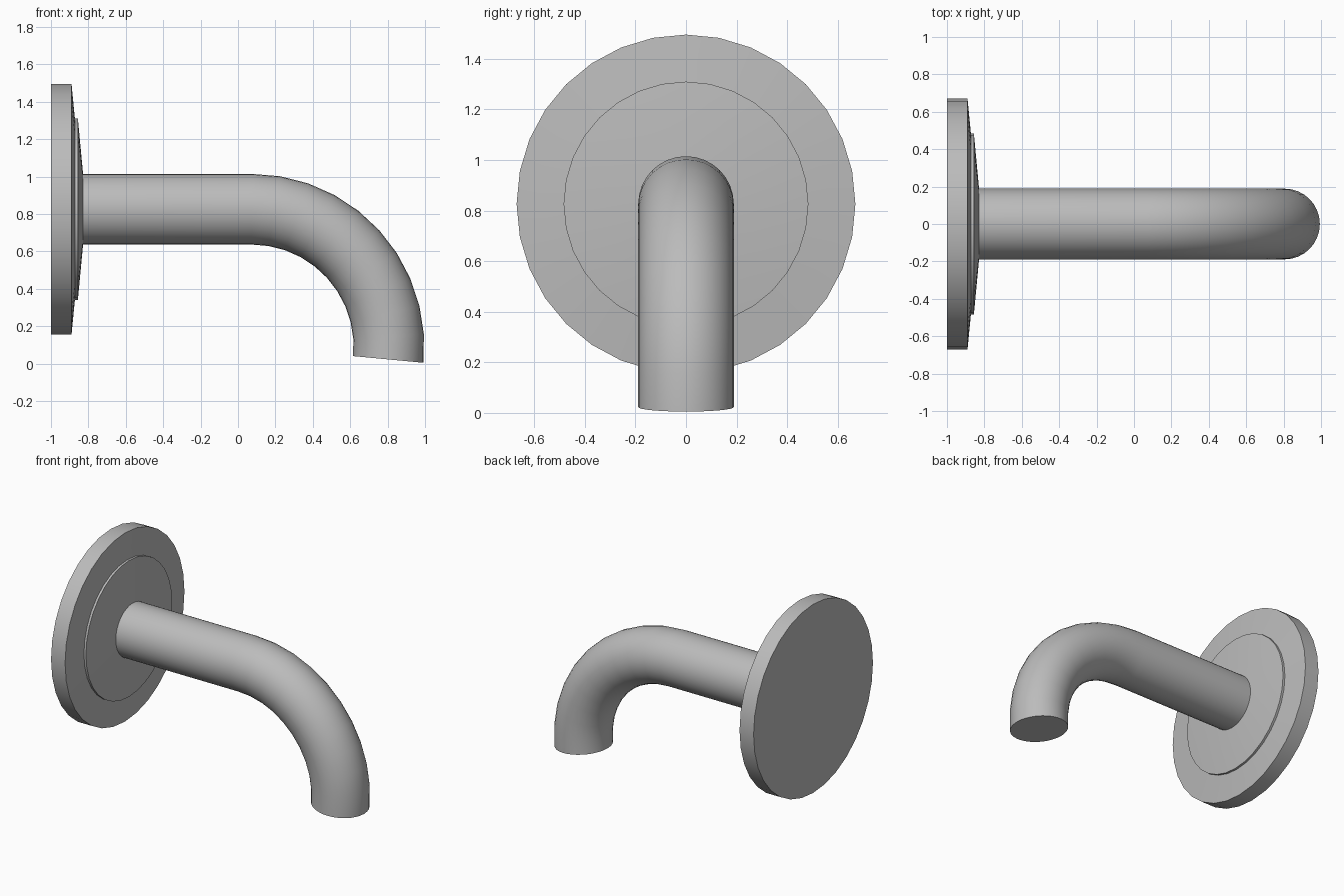
import bpy, bmesh, math

if "Cube" in bpy.data.objects:
    bpy.data.objects.remove(bpy.data.objects["Cube"])

SEG = 32
AXIS_Z = 0.826

metal = bpy.data.materials.new("brushed grey metal")
metal.diffuse_color = (0.5, 0.5, 0.5, 1)
metal.use_nodes = True
metal.node_tree.nodes["Principled BSDF"].inputs["Base Color"].default_value = metal.diffuse_color


def loft(name, rings):
    """Skin a list of rings (lists of points) and close both ends."""
    bm = bmesh.new()
    loops = [[bm.verts.new(p) for p in ring] for ring in rings]
    for a, b in zip(loops, loops[1:]):
        for i in range(SEG):
            j = (i + 1) % SEG
            bm.faces.new((a[i], a[j], b[j], b[i]))
    bm.faces.new(loops[0][::-1])
    bm.faces.new(loops[-1])
    bmesh.ops.recalc_face_normals(bm, faces=bm.faces)
    mesh = bpy.data.meshes.new(name)
    bm.to_mesh(mesh)
    bm.free()
    mesh.materials.append(metal)
    obj = bpy.data.objects.new(name, mesh)
    bpy.context.collection.objects.link(obj)
    bpy.ops.object.select_all(action='DESELECT')
    obj.select_set(True)
    bpy.context.view_layer.objects.active = obj
    bpy.ops.object.shade_smooth_by_angle(angle=math.radians(40))
    return obj


def ring(x, z, radius, tilt=0.0):
    """Circle whose plane is turned down by tilt from facing +x."""
    pts = []
    for i in range(SEG):
        a = 2 * math.pi * i / SEG
        up = radius * math.cos(a)
        pts.append((x + up * math.sin(tilt), radius * math.sin(a),
                    z + up * math.cos(tilt)))
    return pts


# Wall flange: shallow cone on a disc, with a small raised collar
profile = [(-1.0, 0.67), (-0.89, 0.67), (-0.872, 0.484),
           (-0.856, 0.484), (-0.828, 0.185)]
loft("wall_flange", [ring(x, AXIS_Z, r) for x, r in profile])

# Spout: straight run followed by a downward bend
cx, cz, bend = 0.073, 0.092, 0.734
path = [ring(-0.86, AXIS_Z, 0.189)]
for k in range(11):
    t = math.radians(95.4) * k / 10
    path.append(ring(cx + bend * math.sin(t), cz + bend * math.cos(t), 0.189, t))
loft("curved_spout", path)
